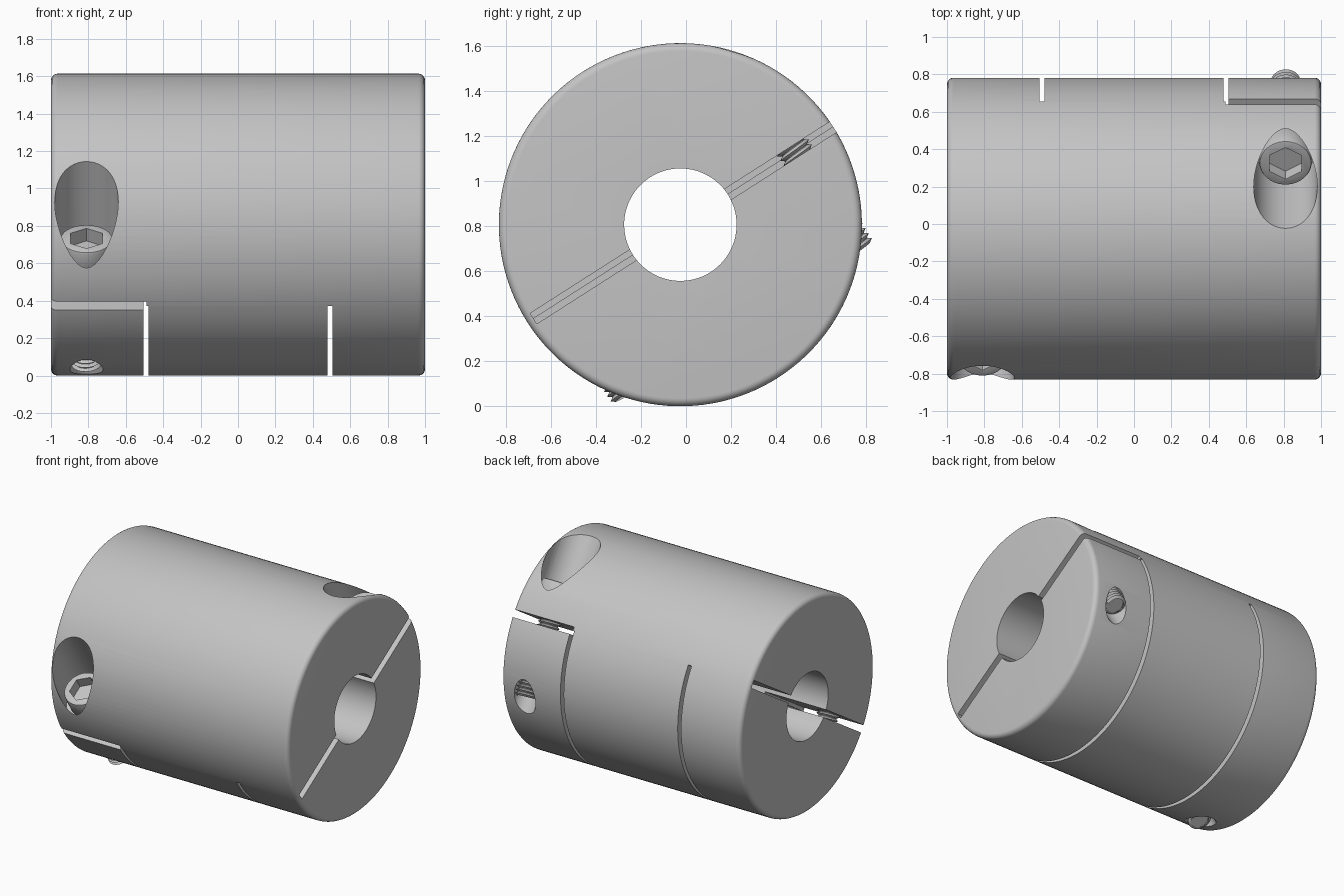
import bpy, bmesh, math
from mathutils import Matrix

cube = bpy.data.objects.get("Cube")
if cube:
    bpy.data.objects.remove(cube, do_unlink=True)

R, BORE = 0.807, 0.25            # outer and bore radius
SLIT = 0.0275                    # half width of the clamp slit
SX, SY = 0.81, 0.606             # clamp screw position in the tilted frame
SEAT, TOP, TIP = 0.15, 0.3, -0.515
PITCH = 0.026

# Tilted frame: X along the shaft, Y along the slit, Z along the screws
FRAME = Matrix.Translation((0, -0.025, R)) @ Matrix.Rotation(math.radians(32.6), 4, 'X')

metal = bpy.data.materials.new("grey metal")
metal.use_nodes = True
COLOUR = (0.55, 0.55, 0.55, 1)
metal.diffuse_color = COLOUR
metal.node_tree.nodes["Principled BSDF"].inputs["Base Color"].default_value = COLOUR


def new_object(name, bm):
    mesh = bpy.data.meshes.new(name)
    bm.to_mesh(mesh)
    bm.free()
    mesh.materials.append(metal)
    ob = bpy.data.objects.new(name, mesh)
    bpy.context.collection.objects.link(ob)
    ob.matrix_world = FRAME
    return ob


def activate(ob):
    bpy.ops.object.select_all(action='DESELECT')
    ob.select_set(True)
    bpy.context.view_layer.objects.active = ob


def apply_modifier(ob, kind, **settings):
    activate(ob)
    mod = ob.modifiers.new(kind, kind)
    for key, value in settings.items():
        setattr(mod, key, value)
    bpy.ops.object.modifier_apply(modifier=mod.name)


def rod(name, radius, z0, z1, x=0, y=0, sides=48, along_x=False):
    bm = bmesh.new()
    place = Matrix.Translation((x, y, (z0 + z1) / 2))
    if along_x:
        place = Matrix.Rotation(math.pi / 2, 4, 'Y') @ place
    bmesh.ops.create_cone(bm, cap_ends=True, segments=sides, radius1=radius,
                          radius2=radius, depth=z1 - z0, matrix=place)
    return new_object(name, bm)


def block(name, xs, ys, zs):
    bm = bmesh.new()
    spans = [sorted(s) for s in (xs, ys, zs)]
    centre = Matrix.Translation([(a + b) / 2 for a, b in spans])
    size = Matrix.Diagonal([b - a for a, b in spans] + [1])
    bmesh.ops.create_cube(bm, size=1, matrix=centre @ size)
    return new_object(name, bm)


def cut(ob, cutter):
    cutter.hide_render = True
    apply_modifier(ob, 'BOOLEAN', operation='DIFFERENCE', object=cutter, solver='EXACT')
    bpy.data.objects.remove(cutter, do_unlink=True)


def smooth(ob):
    activate(ob)
    bpy.ops.object.shade_smooth_by_angle(angle=math.radians(30))


# Coupling body with rounded ends and a through bore
body = rod("coupling_body", R, -1, 1, sides=128, along_x=True)
apply_modifier(body, 'BEVEL', width=0.035, segments=5, limit_method='ANGLE',
               angle_limit=math.radians(40))
cut(body, rod("bore_cutter", BORE, -1.2, 1.2, sides=80, along_x=True))

for k, side in ((1, "left"), (-1, "right")):
    x, y = k * SX, k * SY
    # Clamp slit, leaving a thin hinge opposite the screw
    cut(body, block("slit_cutter", (k * 0.49, k * 1.2), (k * -0.775, k * 1.2), (-SLIT, SLIT)))
    # Half-round relief groove freeing the lower jaw
    cut(body, block("groove_cutter", (k * 0.478, k * 0.506), (-1, 1), (-1, 0)))
    # Screw pocket and hole
    cut(body, rod("pocket_cutter", 0.17, SEAT, 1, x, y))
    cut(body, rod("hole_cutter", 0.088, -1, SEAT + 0.1, x, y))

    # Socket screw head
    head = rod(side + "_screw_head", 0.14, SEAT, TOP, x, y)
    apply_modifier(head, 'BEVEL', width=0.012, segments=2, limit_method='ANGLE',
                   angle_limit=math.radians(40))
    cut(head, rod("hex_cutter", 0.1, TOP - 0.08, TOP + 0.1, x, y, sides=6))
    smooth(head)

    # Helical thread around a solid core
    core = rod(side + "_screw_core", 0.063, TIP + 0.01, SEAT + 0.01, x, y, sides=32)
    smooth(core)
    bm = bmesh.new()
    verts = [bm.verts.new(p) for p in
             ((0.06, 0, 0), (0.08, 0, PITCH / 2), (0.06, 0, PITCH))]
    for a, b in zip(verts, verts[1:]):
        bm.edges.new((a, b))
    thread = new_object(side + "_screw_thread", bm)
    thread.matrix_world = FRAME @ Matrix.Translation((x, y, TIP - PITCH / 2))
    apply_modifier(thread, 'SCREW', axis='Z', angle=math.tau, screw_offset=PITCH,
                   iterations=25, steps=32, render_steps=32,
                   use_merge_vertices=True, merge_threshold=0.0005)
    # Face the thread outwards
    bm = bmesh.new()
    bm.from_mesh(thread.data)
    for f in bm.faces:
        c = f.calc_center_median()
        f.normal_update()
        if f.normal.x * c.x + f.normal.y * c.y < 0:
            f.normal_flip()
    bm.to_mesh(thread.data)
    bm.free()
    smooth(thread)

smooth(body)
